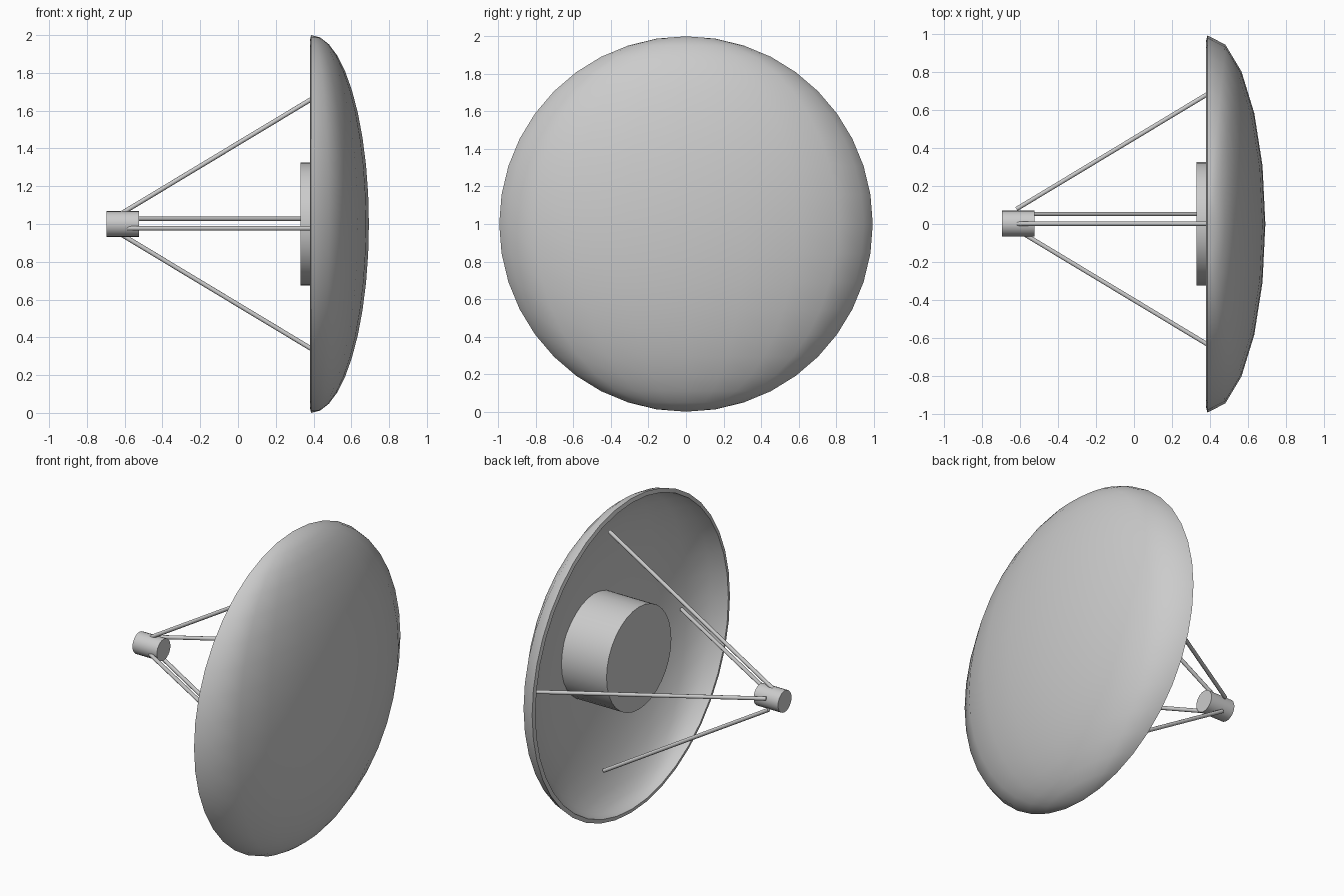
import bpy, bmesh, math
from mathutils import Vector, Matrix

if "Cube" in bpy.data.objects:
    bpy.data.objects.remove(bpy.data.objects["Cube"])

grey = bpy.data.materials.new("light_grey")
grey.diffuse_color = (0.6, 0.6, 0.6, 1)
grey.use_nodes = True
grey.node_tree.nodes["Principled BSDF"].inputs["Base Color"].default_value = grey.diffuse_color


def finish(name, bm, angle=50):
    mesh = bpy.data.meshes.new(name)
    bm.normal_update()
    bm.to_mesh(mesh)
    bm.free()
    mesh.materials.append(grey)
    ob = bpy.data.objects.new(name, mesh)
    bpy.context.collection.objects.link(ob)
    bpy.ops.object.select_all(action='DESELECT')
    ob.select_set(True)
    bpy.context.view_layer.objects.active = ob
    bpy.ops.object.shade_smooth_by_angle(angle=math.radians(angle))
    return ob


def rod(name, a, b, radius, sides):
    """Capped cylinder from point a to point b."""
    a, b = Vector(a), Vector(b)
    d = b - a
    m = Matrix.Translation((a + b) / 2) @ d.to_track_quat('Z', 'Y').to_matrix().to_4x4()
    bm = bmesh.new()
    bmesh.ops.create_cone(bm, cap_ends=True, segments=sides, radius1=radius,
                          radius2=radius, depth=d.length, matrix=m)
    return finish(name, bm)


# Dish: outer and inner half ellipsoids on a matching grid, joined by a rim
N = 20                                   # pole-to-pole steps
bm = bmesh.new()


def half_shell(rim_x, depth, ry, rz):
    top = bm.verts.new((rim_x, 0, 1 + rz))
    bottom = bm.verts.new((rim_x, 0, 1 - rz))
    rings = []
    for i in range(1, N):
        t = math.pi * i / N
        ring = []
        for j in range(N // 2 + 1):
            p = -math.pi / 2 + math.pi * j / (N // 2)
            ring.append(bm.verts.new((rim_x + depth * math.sin(t) * math.cos(p),
                                      ry * math.sin(t) * math.sin(p),
                                      1 + rz * math.cos(t))))
        rings.append(ring)
    for j in range(N // 2):
        bm.faces.new((top, rings[0][j], rings[0][j + 1]))
        bm.faces.new((bottom, rings[-1][j + 1], rings[-1][j]))
        for a, b in zip(rings, rings[1:]):
            bm.faces.new((a[j], b[j], b[j + 1], a[j + 1]))
    # closed edge loop around the opening
    return [top] + [r[-1] for r in rings] + [bottom] + [r[0] for r in reversed(rings)]


outer = half_shell(0.387, 0.306, 0.995, 1.0)
inner = half_shell(0.381, 0.285, 0.97, 0.975)
for k in range(len(outer)):
    bm.faces.new((outer[k - 1], outer[k], inner[k], inner[k - 1]))
bmesh.ops.recalc_face_normals(bm, faces=bm.faces[:])
finish("dish", bm, 40)

# Hub drum in the middle of the dish and feed horn at the focus
rod("hub_drum", (0.33, 0.002, 1), (0.655, 0.002, 1), 0.326, 32)
rod("feed_horn", (-0.697, 0.002, 1), (-0.525, 0.002, 1), 0.068, 24)

# Four support struts: name, y and z centre, y and z spread direction
for name, y, z, dy, dz in (("top_strut", 0.001, 1.0, 0, 1),
                           ("bottom_strut", 0.053, 1.0, 0, -1),
                           ("front_strut", 0.025, 0.977, -1, 0),
                           ("back_strut", 0.025, 1.027, 1, 0)):
    near, far = 0.054, 0.752
    rod(name, (-0.62, y + dy * near, z + dz * near),
        (0.54, y + dy * far, z + dz * far), 0.012, 10)
